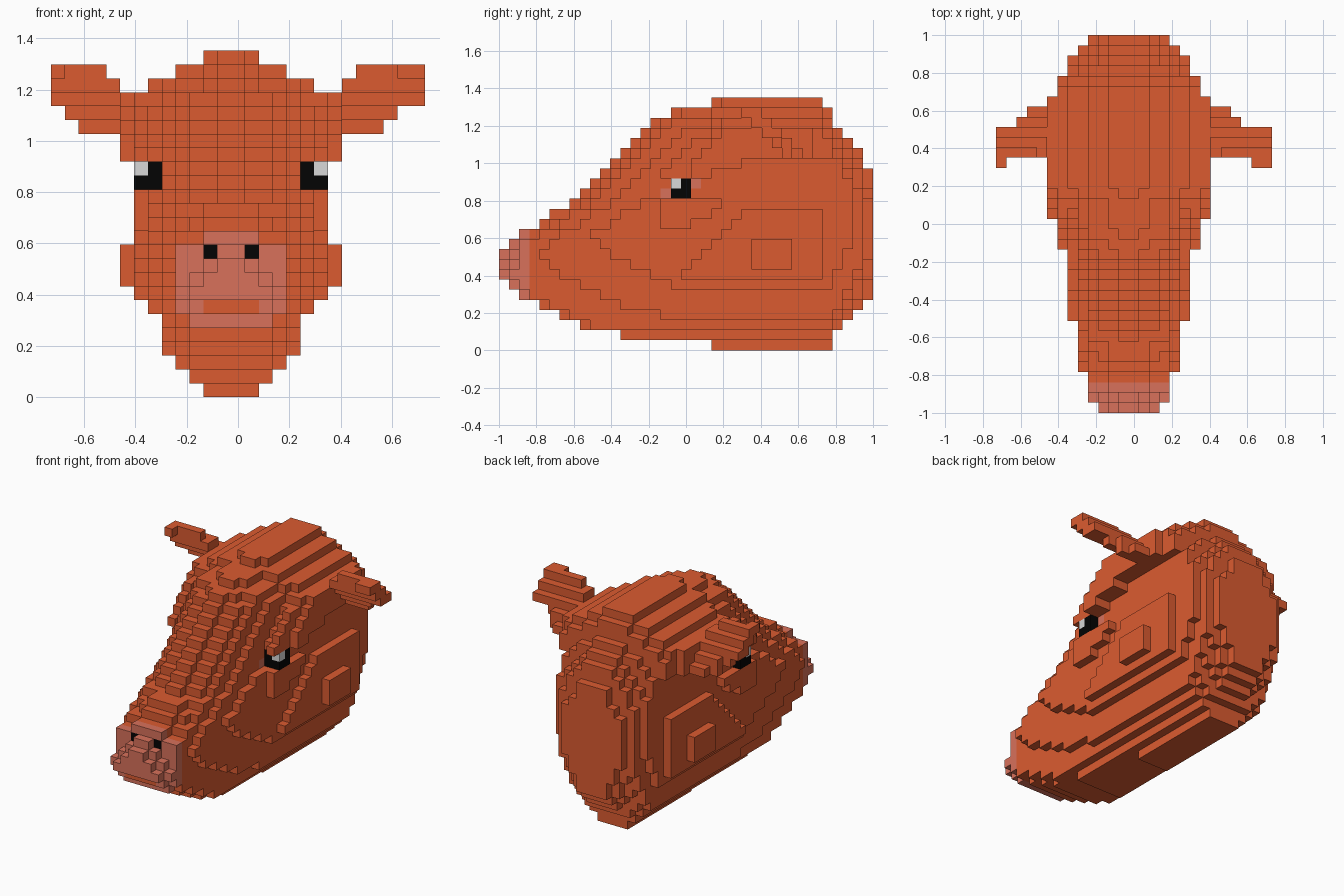
import bpy, bmesh

cube = bpy.data.objects.get("Cube")
if cube:
    bpy.data.objects.remove(cube)

U = 2 / 37  # block size

# Side profile of the head: top and bottom block height for every slice, nose to nape
TOP = [10, 11, 12, 12, 13, 14, 14, *range(15, 23), 23, 23] + [24] * 4 + [25] * 11 + [24, 22, 21, 20, 18]
BOTTOM = [7, 6, 5, 5, 4, 4, 3, 3] + [2] * 4 + [1] * 9 + [0] * 12 + [2, 3, 4, 5]

# Layers outward from the middle: start, end, top shift, top drop, floor, chin lift
LAYERS = {
    1: (0, 36, 0, 0, 0, 0), 2: (0, 36, 1, 0, 0, 0), 3: (0, 36, 1, 1, 1, 0),
    4: (1, 36, 2, 1, 2, 0), 5: (4, 35, 4, 2, 3, 2), 6: (9, 34, 7, 2, 6, 4),
    7: (16, 32, 6, 3, 17, 0), 8: (19, 30, 8, 3, 17, 0),
}


def make_material(name, rgb):
    mat = bpy.data.materials.new(name)
    mat.use_nodes = True
    mat.diffuse_color = (*rgb, 1)
    mat.node_tree.nodes["Principled BSDF"].inputs["Base Color"].default_value = (*rgb, 1)
    return mat


MATERIALS = {
    "hide": make_material("russet_hide", (0.71, 0.105, 0.03)),
    "pink": make_material("muzzle_pink", (0.69, 0.165, 0.105)),
    "black": make_material("black", (0.001, 0.001, 0.001)),
    "light": make_material("eye_highlight", (0.69, 0.69, 0.69)),
}

cells = {}  # block position -> (part, colour)


def column(w, side):
    return w - 1 if side > 0 else -w


def put(w, j, k, part, colour, sides=(1, -1)):
    """Place a block w columns from the middle on the chosen sides."""
    for s in sides:
        label = part if part in ("head", "muzzle") else ("left_" if s > 0 else "right_") + part
        cells[column(w, s), j, k] = (label, colour)


def box(ws, js, ks, part, colour, sides=(1, -1)):
    for w in ws:
        for j in js:
            for k in ks:
                put(w, j, k, part, colour, sides)


def carve(w, js, ks):
    for s in (1, -1):
        for j in js:
            for k in ks:
                cells.pop((column(w, s), j, k), None)


# Skull and muzzle, in stacked side layers
for w, (start, end, shift, drop, floor, lift) in LAYERS.items():
    back = (36 - end) // 2
    for j in range(start, end + 1):
        move = 0 if w == 2 and j < 7 else shift
        top = min(TOP[j] - drop, TOP[max(0, j - move)], TOP[j + back])
        if w > 6:  # overhanging brow
            low = min(19, floor + max(0, j - 18) // 3)
        else:  # rounded towards the nape
            squeeze = max(0, j - 32) * max(0, w - 2) // 2
            low = max(BOTTOM[j], floor, BOTTOM[j - start] + lift) + squeeze
            top -= squeeze // 2
        for k in range(low, top):
            if j < 3:
                put(w, j, k, "muzzle", "hide" if w < 3 and k == 6 else "pink")
            else:
                put(w, j, k, "head", "hide")

# Cheek plate and its raised centre
for k, first in zip(range(7, 14), range(18, 25)):
    box([7], range(first, 32), [k], "head", "hide")
box([8], range(25, 29), range(8, 11), "head", "hide")

# Pouch under each eye
for k, last in ((12, 18), (13, 20), (14, 21)):
    box([6, 7], range(16, last + 1), [k], "head", "hide")

# Rounded nose tip
carve(2, [0], [9])
carve(3, [0], [8, 9])
carve(3, [1], [9, 10])
carve(4, [1], [8, 9, 10])
box([4], [2], [10], "muzzle", "pink")

# Nostrils, set back into the muzzle
carve(2, [1], [10])
box([2], [2], [10], "muzzle", "black")

# Eyes in open sockets, with pink corners
carve(6, range(14, 17), [15, 16])
box([5], [16], [15], "head", "pink")
box([6], [19], [16], "head", "pink")
box([6, 7], [17, 18], [15, 16], "eye", "black")
put(7, 17, 16, "eye", "light")

# Ears: slanted sheets, by columns outward from the skull
EAR = [(24, 30, 19, 23), (25, 30, 19, 24), (25, 29, 19, 24), (25, 28, 20, 24), (24, 28, 21, 24)]
for side, columns in ((-1, EAR), (1, EAR + EAR[-1:])):
    for n, (j0, j1, k0, k1) in enumerate(columns):
        for k in range(k0, k1):
            box([9 + n], range(max(j0, 47 - k), min(j1, 49 - k)), [k], "ear", "hide", [side])

# Faces of a block: direction and corners
FACES = []
for axis in range(3):
    b, c = (axis + 1) % 3, (axis + 2) % 3
    for sign in (0, 1):
        corners = []
        for p, q in ((0, 0), (1, 0), (1, 1), (0, 1)):
            corner = [0, 0, 0]
            corner[axis], corner[b], corner[c] = sign, p, q
            corners.append(corner)
        step = [0, 0, 0]
        step[axis] = 2 * sign - 1
        FACES.append((step, corners if sign else corners[::-1]))


def build_part(name):
    """Skin the exposed block faces of one part."""
    bm = bmesh.new()
    verts = {}
    colours = list(MATERIALS)
    for pos, (part, colour) in cells.items():
        if part != name:
            continue
        for step, corners in FACES:
            if tuple(p + d for p, d in zip(pos, step)) in cells:
                continue
            ring = []
            for corner in corners:
                key = tuple(p + d for p, d in zip(pos, corner))
                if key not in verts:
                    x, y, z = key
                    verts[key] = bm.verts.new(((x - 0.5) * U, y * U - 1, z * U))
                ring.append(verts[key])
            bm.faces.new(ring).material_index = colours.index(colour)
    mesh = bpy.data.meshes.new(name)
    bm.to_mesh(mesh)
    bm.free()
    for mat in MATERIALS.values():
        mesh.materials.append(mat)
    bpy.context.collection.objects.link(bpy.data.objects.new(name, mesh))


for part_name in sorted({part for part, _ in cells.values()}):
    build_part(part_name)
